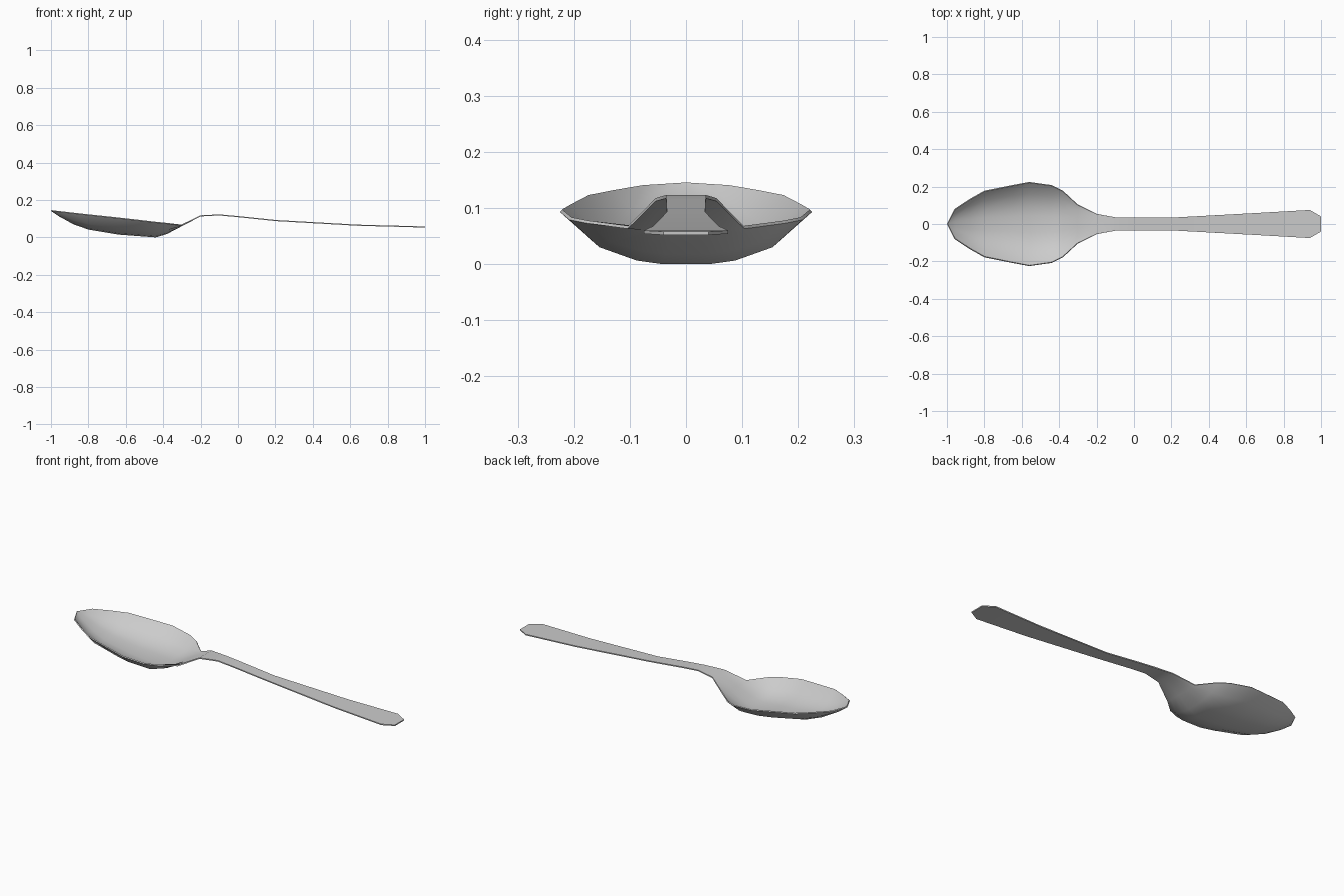
import bpy
import math

if "Cube" in bpy.data.objects:
    bpy.data.objects.remove(bpy.data.objects["Cube"])

# Stations along the spoon: x, half width, edge height, centre height
STATIONS = [
    (-1.00, 0.000, 0.141, 0.141),
    (-0.96, 0.080, 0.137, 0.114),
    (-0.88, 0.133, 0.128, 0.070),
    (-0.80, 0.178, 0.119, 0.042),
    (-0.64, 0.210, 0.102, 0.015),
    (-0.56, 0.225, 0.093, 0.009),
    (-0.44, 0.208, 0.079, 0.000),
    (-0.38, 0.178, 0.073, 0.018),
    (-0.30, 0.104, 0.063, 0.060),
    (-0.20, 0.054, 0.112, 0.112),
    (-0.10, 0.036, 0.117, 0.117),
    (0.00, 0.035, 0.108, 0.108),
    (0.20, 0.034, 0.087, 0.087),
    (0.64, 0.058, 0.062, 0.062),
    (0.94, 0.075, 0.054, 0.054),
    (1.00, 0.040, 0.052, 0.052),
]
# Cross-section: fraction of half width, fraction of depth
HALF = [(0.2, 1.0), (0.42, 0.92), (0.74, 0.62), (1.0, 0.0)]
SECTION = [(-f, d) for f, d in reversed(HALF)] + [(0, 1.0)] + HALF


def loft(name, stations, section):
    n = len(section)
    verts, faces = [], []
    for x, w, edge, mid in stations:
        verts += [(x, f * w, edge + (mid - edge) * d) for f, d in section]
    for i in range(len(stations) - 1):
        for j in range(n - 1):
            a = i * n + j
            faces.append((a, a + n, a + n + 1, a + 1))
    # the first station is a single tip point
    faces = [tuple(dict.fromkeys(max(v - n + 1, 0) for v in f)) for f in faces]
    mesh = bpy.data.meshes.new(name)
    mesh.from_pydata(verts[n - 1:], [], faces)
    ob = bpy.data.objects.new(name, mesh)
    bpy.context.collection.objects.link(ob)
    return ob


# Bowl, neck and handle in one thin sheet
spoon = loft("spoon", STATIONS, SECTION)
bpy.context.view_layer.objects.active = spoon
spoon.select_set(True)

# Thickness grows upward from the underside
solid = spoon.modifiers.new("thickness", 'SOLIDIFY')
solid.thickness = 0.006
solid.offset = 1
bpy.ops.object.modifier_apply(modifier=solid.name)
bpy.ops.object.shade_smooth_by_angle(angle=math.radians(50))
